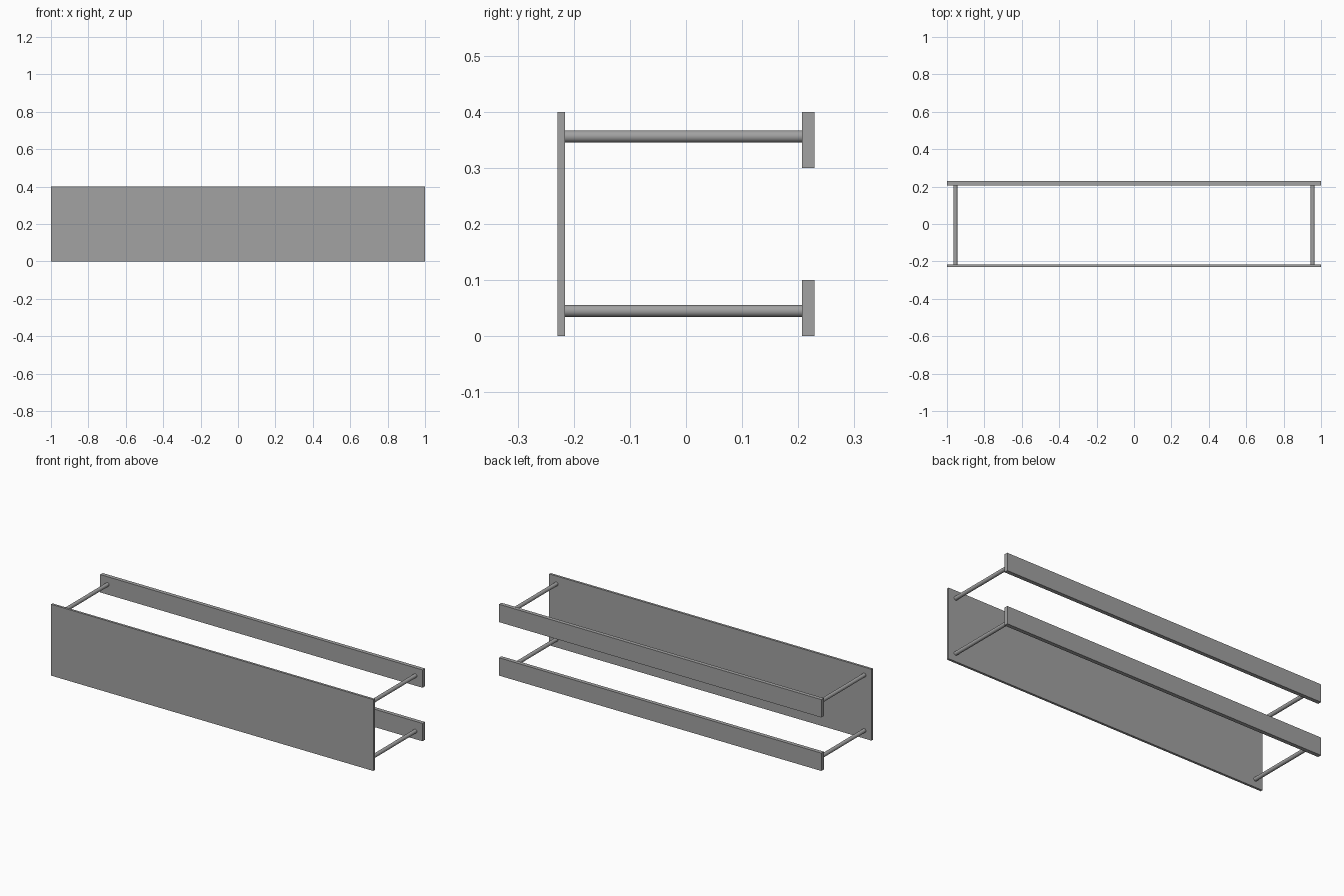
import bpy
import math

cube = bpy.data.objects.get("Cube")
if cube:
    bpy.data.objects.remove(cube, do_unlink=True)

# One grey finish for every part
grey = bpy.data.materials.new("plain grey")
grey.use_nodes = True
colour = (0.36, 0.36, 0.36, 1)
grey.diffuse_color = colour
grey.node_tree.nodes["Principled BSDF"].inputs["Base Color"].default_value = colour

FRONT, BACK = -0.229, 0.229
PANEL_IN, RAIL_IN = -0.216, 0.207
HEIGHT, RAIL_H = 0.4, 0.1
ROD_R, ROD_X = 0.0107, 0.955


def board(name, y0, y1, z0, z1):
    """Full-width flat board between two depths and two heights."""
    bpy.ops.mesh.primitive_cube_add(size=1, location=(0, (y0 + y1) / 2, (z0 + z1) / 2))
    ob = bpy.context.object
    ob.name = name
    ob.scale = (2, y1 - y0, z1 - z0)
    bpy.ops.object.transform_apply(location=False, rotation=False, scale=True)
    ob.data.materials.append(grey)


def rod(name, x, z):
    """Round spacer rod running from the panel to a rail."""
    bpy.ops.mesh.primitive_cylinder_add(
        vertices=32, radius=ROD_R, depth=RAIL_IN - PANEL_IN,
        location=(x, (RAIL_IN + PANEL_IN) / 2, z), rotation=(math.pi / 2, 0, 0))
    ob = bpy.context.object
    ob.name = name
    ob.data.materials.append(grey)
    bpy.ops.object.shade_smooth_by_angle()


# Front panel and the two back rails
board("front_panel", FRONT, PANEL_IN, 0, HEIGHT)
board("lower_rail", RAIL_IN, BACK, 0, RAIL_H)
board("upper_rail", RAIL_IN, BACK, HEIGHT - RAIL_H, HEIGHT)

# Four corner rods
for side, x in (("left", ROD_X), ("right", -ROD_X)):
    for level, z in (("lower", 0.045), ("upper", 0.356)):
        rod(f"{level}_{side}_rod", x, z)
